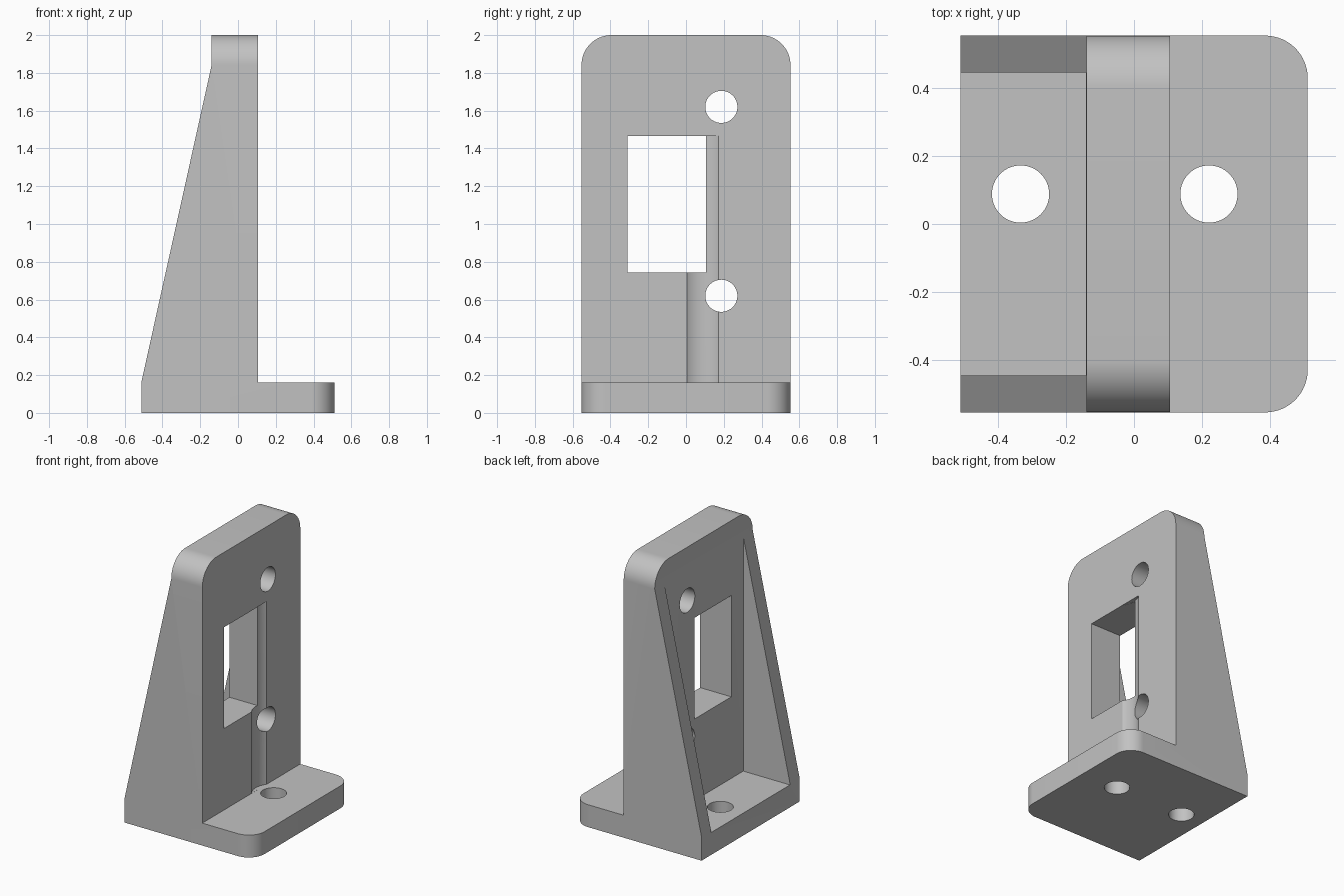
import bpy
import bmesh
from math import radians, pi
from mathutils import Matrix, Vector

if "Cube" in bpy.data.objects:
    bpy.data.objects.remove(bpy.data.objects["Cube"], do_unlink=True)

HALF_Y = 0.553     # half width of the bracket
FLOOR = 0.16       # top of the base flange
FRONT_X, BACK_X = 0.105, -0.14   # faces of the upright plate
END_X = 0.51

grey = bpy.data.materials.new("plain grey")
grey.use_nodes = True
colour = (0.54, 0.54, 0.54, 1)
grey.diffuse_color = colour
grey.node_tree.nodes["Principled BSDF"].inputs["Base Color"].default_value = colour


def add_object(name, bm):
    bmesh.ops.recalc_face_normals(bm, faces=bm.faces)
    mesh = bpy.data.meshes.new(name)
    bm.to_mesh(mesh)
    bm.free()
    mesh.materials.append(grey)
    obj = bpy.data.objects.new(name, mesh)
    bpy.context.collection.objects.link(obj)
    return obj


def box(name, low, high):
    low, high = Vector(low), Vector(high)
    bm = bmesh.new()
    bmesh.ops.create_cube(bm, size=1)
    bmesh.ops.scale(bm, vec=high - low, verts=bm.verts)
    bmesh.ops.translate(bm, vec=(low + high) / 2, verts=bm.verts)
    return add_object(name, bm)


def cylinder(name, centre, radius, depth, along_x=False):
    turn = Matrix.Rotation(pi / 2, 4, 'Y') if along_x else Matrix.Identity(4)
    bm = bmesh.new()
    bmesh.ops.create_cone(bm, cap_ends=True, segments=64, radius1=radius,
                          radius2=radius, depth=depth,
                          matrix=Matrix.Translation(centre) @ turn)
    return add_object(name, bm)


def round_edges(bm, radius, test):
    edges = [e for e in bm.edges if all(test(v.co) for v in e.verts)
             and abs(e.verts[0].co.y - e.verts[1].co.y) < 0.01]
    bmesh.ops.bevel(bm, geom=edges, offset=radius, segments=16,
                    profile=0.5, affect='EDGES')


# Bracket body: side profile extruded across the width
profile = [(-END_X, 0), (END_X, 0), (END_X, FLOOR), (FRONT_X, FLOOR),
           (FRONT_X, 2), (BACK_X, 2), (BACK_X, 1.84), (-END_X, 0.17)]
bm = bmesh.new()
face = bm.faces.new([bm.verts.new((x, -HALF_Y, z)) for x, z in profile])
side = bmesh.ops.extrude_face_region(bm, geom=[face])
bmesh.ops.translate(bm, vec=(0, 2 * HALF_Y, 0),
                    verts=[g for g in side["geom"] if isinstance(g, bmesh.types.BMVert)])
bmesh.ops.recalc_face_normals(bm, faces=bm.faces)
# Rounded corners of the upright and of the flange
round_edges(bm, 0.158, lambda co: co.z > 1.99)
round_edges(bm, 0.125, lambda co: co.x > END_X - 0.01)
bracket = add_object("angle_bracket", bm)

# Pocket between the gussets, window, screw clearance groove and holes
cutters = [
    box("gusset_pocket", (-1, -0.445, FLOOR), (BACK_X - 0.001, 0.445, 2.2)),
    box("window", (-0.3, -0.31, 0.742), (0.3, 0.105, 1.465)),
    cylinder("clearance_groove", (0.22, 0.088, (FLOOR + 1.466) / 2), 0.142,
             1.465 - FLOOR),
]
for z in (0.62, 1.62):
    cutters.append(cylinder("plate_hole", (0, 0.187, z), 0.085, 0.8, along_x=True))
for x in (-0.333, 0.22):
    cutters.append(cylinder("base_hole", (x, 0.088, 0.1), 0.084, 0.4))

for obj in bpy.context.selected_objects:
    obj.select_set(False)
bpy.context.view_layer.objects.active = bracket
bracket.select_set(True)
for cutter in cutters:
    cutter.hide_render = True
    mod = bracket.modifiers.new(cutter.name, 'BOOLEAN')
    mod.operation = 'DIFFERENCE'
    mod.solver = 'EXACT'
    mod.object = cutter
    bpy.ops.object.modifier_apply(modifier=mod.name)
for cutter in cutters:
    bpy.data.objects.remove(cutter, do_unlink=True)

bpy.ops.object.shade_smooth_by_angle(angle=radians(30))
